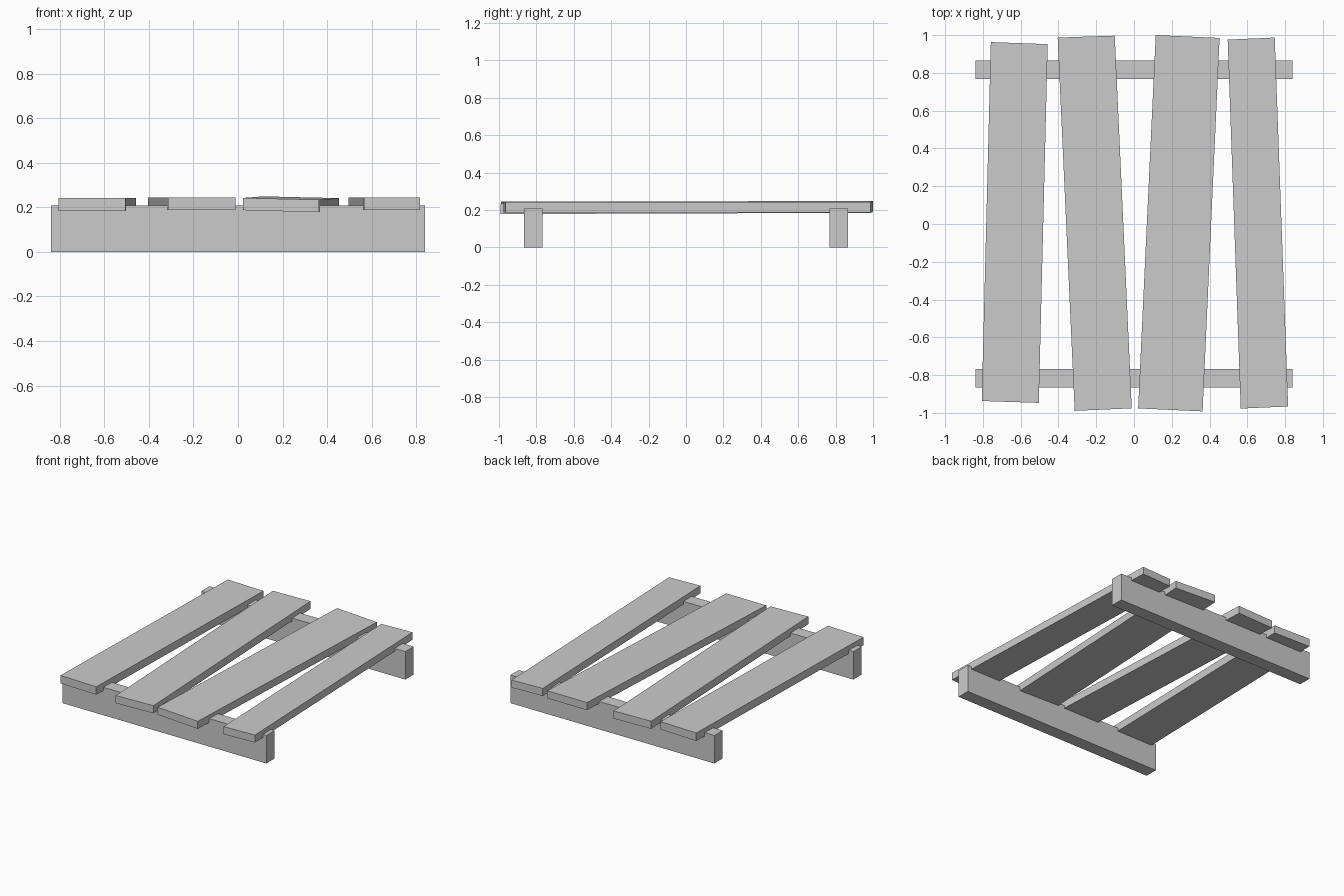
import bpy, bmesh

if "Cube" in bpy.data.objects:
    bpy.data.objects.remove(bpy.data.objects["Cube"])


def slab(name, corners, bottoms, tops):
    """Flat board from four plan corners (counter-clockwise) and corner heights."""
    bm = bmesh.new()
    lo = [bm.verts.new((x, y, z)) for (x, y), z in zip(corners, bottoms)]
    hi = [bm.verts.new((x, y, z)) for (x, y), z in zip(corners, tops)]
    bm.faces.new(lo[::-1])
    bm.faces.new(hi)
    for i in range(4):
        j = (i + 1) % 4
        bm.faces.new((lo[i], lo[j], hi[j], hi[i]))
    mesh = bpy.data.meshes.new(name)
    bm.to_mesh(mesh)
    bm.free()
    obj = bpy.data.objects.new(name, mesh)
    bpy.context.collection.objects.link(obj)


# Two cross rails standing on the ground
for name, y in (("front_rail", -0.817), ("back_rail", 0.817)):
    slab(name, [(-0.84, y - 0.049), (0.84, y - 0.049), (0.84, y + 0.049), (-0.84, y + 0.049)],
         [0] * 4, [0.208] * 4)

# Four crooked planks: front left, front right, back right, back left
planks = [
    ([(-0.806, -0.937), (-0.504, -0.947), (-0.457, 0.952), (-0.758, 0.963)],
     [0.183] * 4, [0.242] * 4),
    ([(-0.314, -0.989), (-0.012, -0.976), (-0.102, 0.997), (-0.404, 0.987)],
     [0.187] * 4, [0.244] * 4),
    ([(0.022, -0.976), (0.363, -0.992), (0.453, 0.985), (0.115, 1.0)],
     [0.187, 0.178, 0.185, 0.192], [0.242, 0.234, 0.241, 0.249]),
    ([(0.565, -0.977), (0.816, -0.966), (0.745, 0.987), (0.496, 0.976)],
     [0.187] * 4, [0.243] * 4),
]
for i, (corners, bottoms, tops) in enumerate(planks, 1):
    slab(f"plank_{i}", corners, bottoms, tops)
